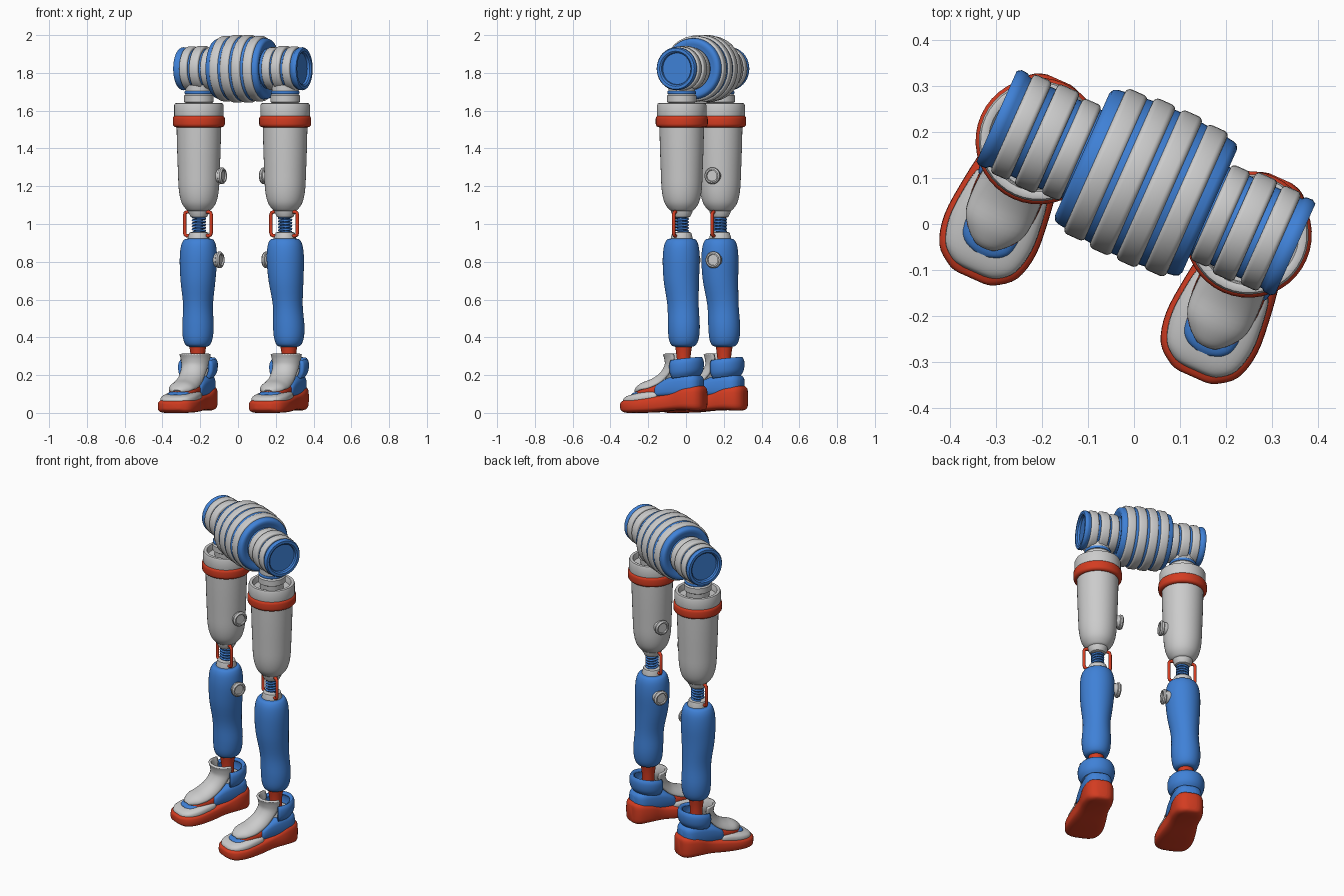
import bpy, bmesh
from math import sin, cos, pi, radians, copysign
from mathutils import Vector, Matrix

# The whole figure is turned about z; parts are modelled in a straight local frame
FRAME = Matrix.Translation((0.026, 0.09, 0)) @ Matrix.Rotation(radians(-24), 4, 'Z')
HIP_Z = 1.822
GREY = None


def colour(name, rgb):
    m = bpy.data.materials.new(name)
    m.diffuse_color = (*rgb, 1)
    return m


BLUE = colour("blue", (0.05, 0.22, 0.68))
RED = colour("red", (0.65, 0.045, 0.015))


def mesh(name, rings, mat, mirror=True, closed=True, thick=0):
    """Skin a list of point rings; optional mirror and thickness."""
    bm = bmesh.new()
    vr = [[bm.verts.new(p) for p in ring] for ring in rings]
    n = len(vr[0])
    for a, b in zip(vr, vr[1:]):
        for i in range(n if closed else n - 1):
            j = (i + 1) % n
            bm.faces.new((a[i], a[j], b[j], b[i]))
    if closed:
        bm.faces.new(vr[0])
        bm.faces.new(vr[-1])
    bmesh.ops.recalc_face_normals(bm, faces=bm.faces)
    me = bpy.data.meshes.new(name)
    bm.to_mesh(me)
    bm.free()
    me.shade_smooth()
    me.set_sharp_from_angle(angle=radians(40))
    ob = bpy.data.objects.new(name, me)
    bpy.context.collection.objects.link(ob)
    ob.matrix_world = FRAME
    if mat:
        me.materials.append(mat)
    if thick:
        s = ob.modifiers.new("thickness", 'SOLIDIFY')
        s.thickness, s.offset = thick, 0
    if mirror:
        ob.modifiers.new("mirror", 'MIRROR')
    return ob


def smooth(rows, n=4):
    """Catmull-Rom interpolation between rows of numbers."""
    out = []
    for i in range(len(rows) - 1):
        p = [rows[max(0, min(len(rows) - 1, i + k))] for k in (-1, 0, 1, 2)]
        for s in range(n):
            t = s / n
            out.append([b + 0.5 * t * (c - a + t * (2*a - 5*b + 4*c - d + t * (3*(b - c) + d - a)))
                        for a, b, c, d in zip(*p)])
    return out + [list(rows[-1])]


def lathe(name, prof, mat, axis='Z', at=(0, 0, 0), mirror=True, n=40):
    """Spin (radius, along) pairs round the z or x axis."""
    rings = []
    for r, t in prof:
        ang = [2 * pi * i / n for i in range(n)]
        if axis == 'Z':
            rings.append([(at[0] + r*cos(a), at[1] + r*sin(a), at[2] + t) for a in ang])
        else:
            rings.append([(at[0] + t, at[1] + r*cos(a), at[2] + r*sin(a)) for a in ang])
    return mesh(name, rings, mat, mirror)


def band(r, a, b, e=0.012):
    """Rounded-edge band profile."""
    pts = [(r - e + e*sin(k*pi/8), a + e - e*cos(k*pi/8)) for k in range(5)]
    pts += [(r - e + e*cos(k*pi/8), b - e + e*sin(k*pi/8)) for k in range(5)]
    return [(r * 0.6, a)] + pts + [(r * 0.6, b)]


def tube(name, pts, r, ref, mat):
    pts, ref, rings = [Vector(p) for p in pts], Vector(ref), []
    for i, p in enumerate(pts):
        t = (pts[min(i + 1, len(pts) - 1)] - pts[max(i - 1, 0)]).normalized()
        u = t.cross(ref).normalized()
        v = t.cross(u)
        rings.append([p + r * (cos(k*pi/5) * u + sin(k*pi/5) * v) for k in range(10)])
    return mesh(name, rings, mat)


def foot_loft(name, rows, mat, e=4, n=32):
    """Loft along y: rows of (y, half width, bottom z, top z)."""
    def se(c):
        return copysign(abs(c) ** (2 / e), c)
    rings = []
    for y, w, zb, zt in smooth(rows):
        rings.append([(ANKLE_X + w * se(cos(2*pi*i/n)), y,
                       (zb + zt)/2 + (zt - zb)/2 * se(sin(2*pi*i/n))) for i in range(n)])
    return mesh(name, rings, mat)


ANKLE_X, ANKLE_Y = 0.264, 0.005
LEG = (0.25, -0.012, 0)

# Pelvis barrel: blue core with rounded end lips and four grey bands
lip = [(0.10, -0.138), (0.13, -0.150), (0.146, -0.152), (0.156, -0.147), (0.16, -0.138), (0.163, -0.115)]
core = lip + [(0.169, -0.06), (0.171, 0)]
core += [(r, -t) for r, t in reversed(core[:-1])]
lathe("pelvis_core", core, BLUE, 'X', (0, 0, HIP_Z), False, 56)
for i, x in enumerate((-0.096, -0.032, 0.032, 0.096)):
    r = 0.179 if abs(x) < 0.05 else 0.173
    lathe(f"pelvis_band_{i + 1}", band(r, x - 0.026, x + 0.026), GREY, 'X', (0, 0, HIP_Z), False, 56)

# Hip cylinders: blue core with dished end, grey bands
lathe("hip_core", [(0.105, 0.12), (0.107, 0.325), (0.113, 0.332), (0.114, 0.347), (0.108, 0.356),
                   (0.093, 0.356), (0.085, 0.349), (0.083, 0.336), (0.03, 0.336)],
      BLUE, 'X', (0, 0, HIP_Z))
for i, (a, b, r) in enumerate(((0.155, 0.20, 0.114), (0.21, 0.262, 0.121), (0.275, 0.32, 0.118))):
    lathe(f"hip_band_{i + 1}", band(r, a, b, 0.01), GREY, 'X', (0, 0, HIP_Z))

# Neck between hip and thigh
lathe("hip_neck", [(0.065, 1.60), (0.068, 1.64), (0.078, 1.646), (0.078, 1.68), (0.07, 1.688), (0.07, 1.735)], GREY, at=LEG)
lathe("hip_neck_ring", band(0.076, 1.688, 1.704, 0.005), BLUE, at=LEG)

# Thigh with cupped top, and red band
thigh = smooth([(0.052, 1.068), (0.068, 1.078), (0.092, 1.115), (0.106, 1.18), (0.111, 1.28), (0.116, 1.42), (0.118, 1.52)])
thigh += [(0.128, 1.56), (0.131, 1.575), (0.131, 1.628), (0.127, 1.638), (0.119, 1.641), (0.110, 1.638), (0.106, 1.625),
          (0.104, 1.605), (0.03, 1.605)]
lathe("thigh", thigh, GREY, at=LEG)
lathe("thigh_band", band(0.138, 1.512, 1.575, 0.018), RED, at=LEG)

# Knee: sockets, core, spring and red side links
lathe("knee_upper_socket", [(0.036, 1.035), (0.044, 1.038), (0.056, 1.062), (0.058, 1.085)], GREY, at=LEG)
lathe("knee_lower_socket", [(0.058, 0.90), (0.057, 0.93), (0.05, 0.955), (0.036, 0.958)], GREY, at=LEG)
lathe("knee_core", [(0.022, 0.94), (0.022, 1.05)], BLUE, at=LEG, n=20)
tube("knee_spring", [(LEG[0] + 0.032*cos(k*pi/8), LEG[1] + 0.032*sin(k*pi/8), 0.957 + 0.08*k/80)
                     for k in range(81)], 0.006, (0, 0, 1), BLUE)
link = [(0.035, 1.064), (0.062, 1.064), (0.073, 1.06), (0.077, 1.048), (0.077, 0.955), (0.073, 0.942), (0.062, 0.937), (0.035, 0.937)]
for side, s in (("outer", 1), ("inner", -1)):
    tube(f"knee_link_{side}", [(LEG[0] + s*x, LEG[1] - 0.012, z) for x, z in link], 0.0095, (0, 1, 0), RED)

# Shin: lofted with a slight calf curve; rows are z, half width, half depth, centre x, centre y
shin = [(0.922, 0.062, 0.062, 0.25, -0.014), (0.915, 0.08, 0.078, 0.25, -0.014), (0.88, 0.094, 0.092, 0.251, -0.014),
        (0.81, 0.099, 0.098, 0.252, -0.014), (0.70, 0.092, 0.094, 0.255, -0.012), (0.57, 0.078, 0.084, 0.26, 0),
        (0.46, 0.083, 0.085, 0.263, 0.006), (0.395, 0.078, 0.08, 0.264, 0.006), (0.36, 0.064, 0.066, 0.264, 0.005),
        (0.35, 0.045, 0.045, 0.264, 0.005)]
mesh("shin", [[(cx + w*cos(i*pi/20), cy + d*sin(i*pi/20), z) for i in range(40)]
              for z, w, d, cx, cy in smooth(shin)], BLUE)

# Dished knobs on the inner side of thigh and shin
for part, x, z in (("thigh", 0.25 - 0.111, 1.255), ("shin", 0.252 - 0.099, 0.81)):
    lathe(f"{part}_knob", [(0.036, 0.03), (0.038, -0.008), (0.044, -0.012), (0.044, -0.022), (0.037, -0.03),
                           (0.03, -0.03), (0.028, -0.022), (0.01, -0.022)], GREY, 'X', (x, 0, z), n=28)

# Ankle post and inner boot lining
lathe("ankle_post", [(0.036, 0.17), (0.036, 0.29), (0.041, 0.33), (0.046, 0.36)], RED, at=(ANKLE_X, ANKLE_Y, 0), n=28)
lathe("boot_lining", [(0.06, 0.12), (0.064, 0.20), (0.06, 0.235), (0.045, 0.238)], GREY, at=(ANKLE_X, ANKLE_Y + 0.01, 0))

# Boot: red sole, grey toe cap, blue toe insert, red vamp, blue heel cup
foot_loft("sole", [(-0.345, 0.03, 0.025, 0.05), (-0.338, 0.055, 0.012, 0.06), (-0.305, 0.093, 0, 0.07),
                   (-0.24, 0.109, 0, 0.075), (-0.15, 0.102, 0.003, 0.088), (-0.05, 0.088, 0.012, 0.105),
                   (0.03, 0.09, 0.014, 0.138), (0.09, 0.078, 0.012, 0.146), (0.118, 0.055, 0.018, 0.138),
                   (0.128, 0.028, 0.03, 0.125)], RED)
foot_loft("toe_cap", [(-0.33, 0.03, 0.04, 0.066), (-0.322, 0.055, 0.04, 0.08), (-0.295, 0.083, 0.04, 0.093),
                      (-0.24, 0.097, 0.04, 0.106), (-0.17, 0.093, 0.05, 0.118), (-0.125, 0.084, 0.06, 0.118),
                      (-0.115, 0.07, 0.07, 0.11)], GREY, 3)
foot_loft("toe_insert", [(-0.288, 0.02, 0.06, 0.098), (-0.275, 0.047, 0.06, 0.106), (-0.24, 0.063, 0.06, 0.115),
                         (-0.12, 0.068, 0.06, 0.14)], BLUE, 4)
foot_loft("vamp", [(-0.262, 0.03, 0.07, 0.112), (-0.245, 0.055, 0.07, 0.122), (-0.19, 0.074, 0.07, 0.142),
                   (-0.11, 0.075, 0.07, 0.16), (-0.06, 0.06, 0.07, 0.17)], RED, 3)
foot_loft("heel_cup", [(-0.135, 0.06, 0.08, 0.13), (-0.125, 0.08, 0.08, 0.15), (-0.07, 0.084, 0.08, 0.185),
                       (0.01, 0.082, 0.08, 0.205), (0.07, 0.074, 0.08, 0.205), (0.098, 0.055, 0.09, 0.195),
                       (0.11, 0.03, 0.10, 0.18)], BLUE, 3.5)

# Grey tongue guard: curved shell, rows are y, z, half width, sweep back, sweep down
tongue = [(-0.268, 0.117, 0.02, 0.005, 0.003), (-0.258, 0.133, 0.045, 0.02, 0.018), (-0.225, 0.155, 0.064, 0.015, 0.032),
          (-0.17, 0.175, 0.068, 0.01, 0.042), (-0.12, 0.208, 0.064, 0.03, 0.04), (-0.092, 0.25, 0.066, 0.06, 0.015),
          (-0.092, 0.285, 0.074, 0.075, 0.0), (-0.1, 0.312, 0.08, 0.08, 0.0)]
arc = [-pi/2 + pi*i/16 for i in range(17)]
mesh("tongue_guard", [[(ANKLE_X + w*sin(a), y + dy*(1 - cos(a)), z - dz*(1 - cos(a))) for a in arc]
                      for y, z, w, dy, dz in smooth(tongue)], GREY, closed=False, thick=0.014)

# Blue ankle collar wrapped round the back, higher at the rear
collar = [(0.205, 0.076), (0.225, 0.089), (0.25, 0.094), (0.275, 0.093), (0.29, 0.085)]
arc = [radians(-115 + 230*i/24) for i in range(25)]
mesh("ankle_collar", [[(ANKLE_X + r*sin(a), ANKLE_Y + 0.003 + r*cos(a), z - 0.012*(1 - cos(a))) for a in arc]
                      for z, r in smooth(collar)], BLUE, closed=False, thick=0.022)
